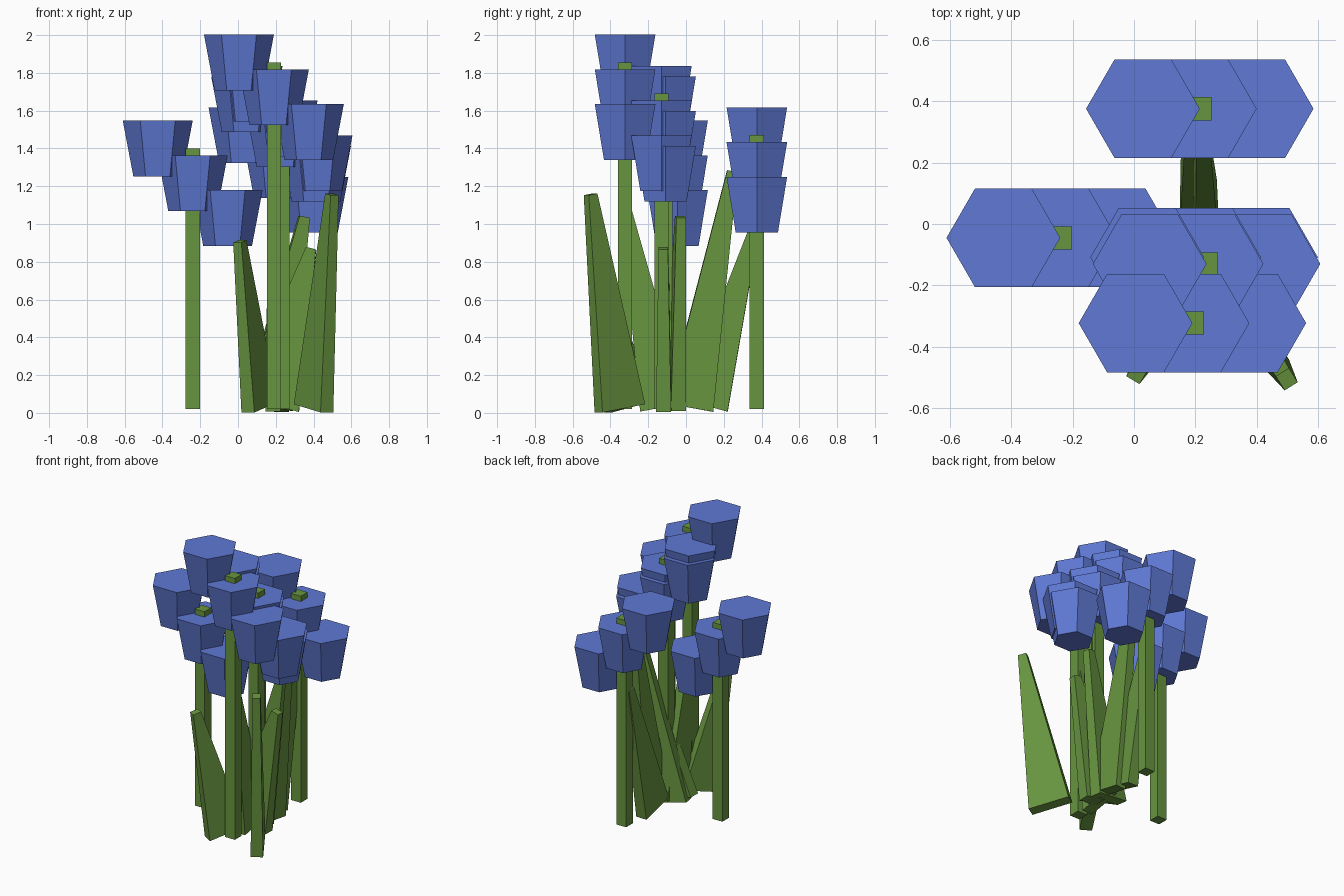
import bpy, bmesh, math
from mathutils import Vector

if "Cube" in bpy.data.objects:
    bpy.data.objects.remove(bpy.data.objects["Cube"])


def material(name, rgb):
    m = bpy.data.materials.new(name)
    m.diffuse_color = (*rgb, 1.0)
    m.use_nodes = True
    m.node_tree.nodes["Principled BSDF"].inputs["Base Color"].default_value = m.diffuse_color
    return m


BLUE = material("petal_blue", (0.115, 0.19, 0.66))
GREEN = material("leaf_green", (0.137, 0.30, 0.05))


def loft(name, bottom, top, mat):
    """Closed solid between two matching rings of points."""
    bm = bmesh.new()
    a = [bm.verts.new(p) for p in bottom]
    b = [bm.verts.new(p) for p in top]
    n = len(a)
    bm.faces.new(a[::-1])
    bm.faces.new(b)
    for i in range(n):
        j = (i + 1) % n
        bm.faces.new((a[i], a[j], b[j], b[i]))
    bmesh.ops.recalc_face_normals(bm, faces=bm.faces)
    mesh = bpy.data.meshes.new(name)
    bm.to_mesh(mesh)
    bm.free()
    mesh.materials.append(mat)
    obj = bpy.data.objects.new(name, mesh)
    bpy.context.collection.objects.link(obj)
    return obj


def ring(x, y, z, r, sides, start=0.0):
    return [Vector((x + r * math.cos(start + 2 * math.pi * i / sides),
                    y + r * math.sin(start + 2 * math.pi * i / sides), z))
            for i in range(sides)]


def flower_stalk(x, y, top):
    """Square stem with three hexagonal bells stepping down to the right."""
    r = 0.0375 * math.sqrt(2)
    loft("stem", ring(x, y, 0.02, r, 4, math.pi / 4),
         ring(x, y, top, r, 4, math.pi / 4), GREEN)
    for k in (-1, 0, 1):
        cx, z = x + 0.185 * k, top - 0.037 - 0.184 * k
        loft("flower_bell", ring(cx, y, z - 0.295, 0.129, 6),
             ring(cx, y, z, 0.185, 6), BLUE)


def leaf(base, tip, width, thick=0.08):
    """Tapered blade, wide along the direction it leans."""
    base, tip = Vector(base), Vector(tip)
    axis = (tip - base).normalized()
    side = axis.cross(Vector((0, 0, 1))).normalized()
    wide = side.cross(axis).normalized()

    def section(c, w, t):
        return [c + wide * (sx * w / 2) + side * (sy * t / 2)
                for sx, sy in ((-1, -1), (1, -1), (1, 1), (-1, 1))]

    loft("leaf", section(base, width, thick), section(tip, 0.055, 0.05), GREEN)


# Flower stalks: x, y, stem top
for stalk in ((0.19, -0.3225, 1.855), (0.236, -0.13, 1.69),
              (0.228, -0.108, 1.635), (0.214, 0.375, 1.47),
              (-0.24, -0.045, 1.40)):
    flower_stalk(*stalk)

# Leaves: base centre, tip centre, base width
leaf((0.115, -0.31, 0.03), (0.01, -0.485, 0.908), 0.25)
leaf((0.40, -0.35, 0.024), (0.497, -0.505, 1.157), 0.27)
leaf((0.185, -0.12, 0.03), (0.185, -0.32, 1.09), 0.25)
leaf((0.235, 0.02, 0.028), (0.225, 0.245, 1.28), 0.25)
leaf((0.19, 0.10, 0.04), (0.195, 0.36, 0.97), 0.25)
leaf((0.16, -0.06, 0.035), (0.35, -0.03, 1.038), 0.26)
leaf((0.168, -0.115, 0.046), (0.387, -0.12, 0.872), 0.32)
